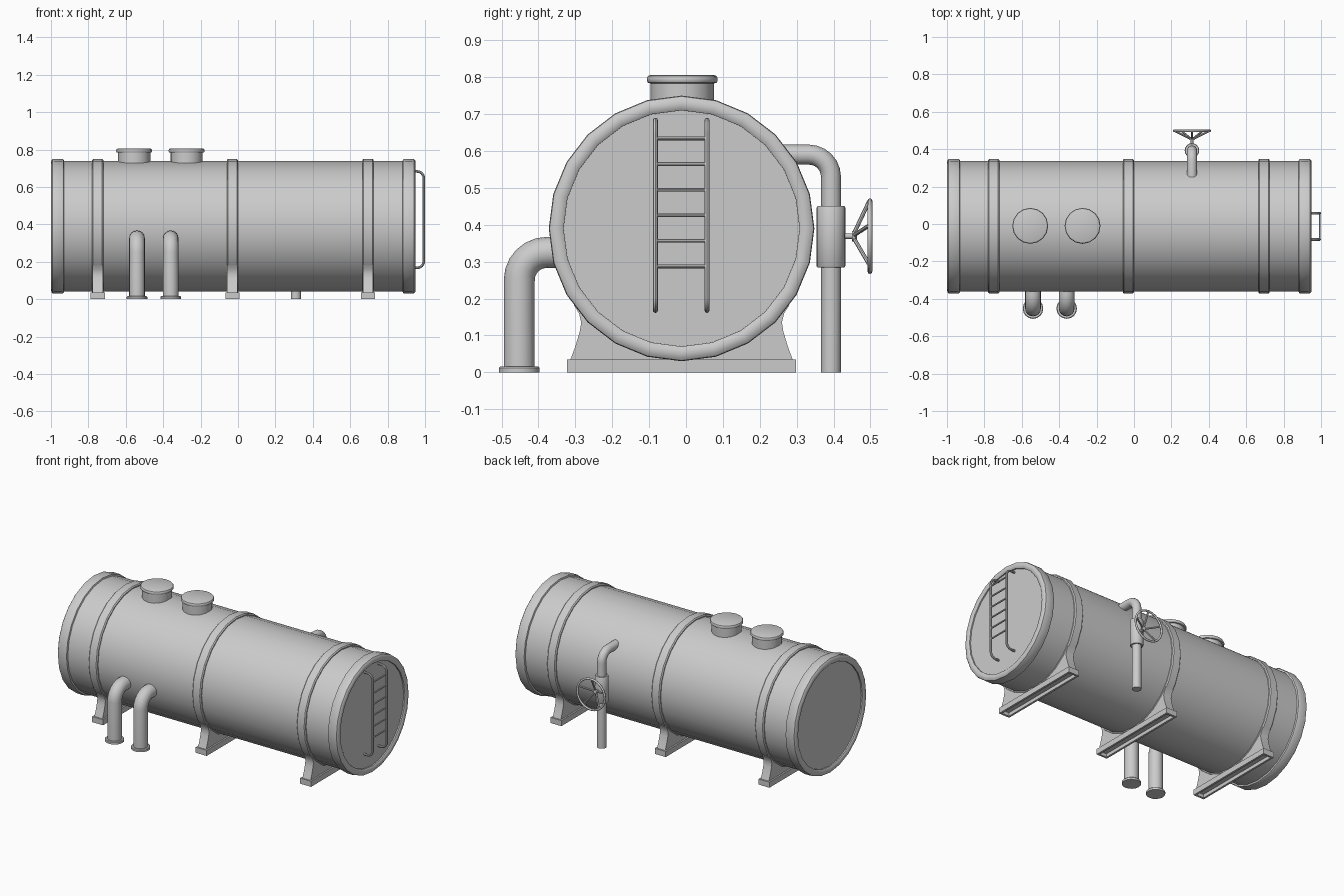
import bpy, bmesh, math
from mathutils import Vector, Matrix

if "Cube" in bpy.data.objects:
    bpy.data.objects.remove(bpy.data.objects["Cube"])

CY, CZ = -0.012, 0.39          # tank axis
AXES = {'X': Matrix.Rotation(math.pi / 2, 4, 'Y'), 'Y': Matrix.Rotation(-math.pi / 2, 4, 'X'), 'Z': Matrix()}


def finish(bm, name, angle=40):
    bmesh.ops.recalc_face_normals(bm, faces=bm.faces)
    me = bpy.data.meshes.new(name)
    bm.to_mesh(me)
    bm.free()
    ob = bpy.data.objects.new(name, me)
    bpy.context.collection.objects.link(ob)
    bpy.ops.object.select_all(action='DESELECT')
    ob.select_set(True)
    bpy.context.view_layer.objects.active = ob
    bpy.ops.object.shade_smooth_by_angle(angle=math.radians(angle))
    return ob


def lathe(name, profile, origin, axis='Z', sides=24):
    """Revolve (radius, height) points round an axis through origin, ends capped."""
    bm = bmesh.new()
    m = Matrix.Translation(origin) @ AXES[axis]
    rings = [[bm.verts.new(m @ Vector((r * math.cos(math.tau * i / sides),
                                       r * math.sin(math.tau * i / sides), h)))
              for i in range(sides)] for r, h in profile]
    for a, b in zip(rings, rings[1:]):
        for i in range(sides):
            j = (i + 1) % sides
            bm.faces.new((a[i], a[j], b[j], b[i]))
    bm.faces.new(rings[0])
    bm.faces.new(rings[-1])
    return finish(bm, name)


def tube(name, points, r, bend=0.0, sides=16, steps=6):
    """Round pipe along a path, inner corners rounded by bend."""
    pts = [Vector(p) for p in points]
    path = [pts[0]]
    for a, p, b in zip(pts, pts[1:], pts[2:]):
        u, v = (a - p).normalized(), (b - p).normalized()
        c = p + (u + v) * bend
        for k in range(steps + 1):
            t = math.pi / 2 * k / steps
            path.append(c - v * bend * math.cos(t) - u * bend * math.sin(t))
    path.append(pts[-1])
    bm = bmesh.new()
    rings = []
    # paths are planar, so a fixed side vector keeps the rings untwisted
    d0 = (path[1] - path[0]).normalized()
    side = d0.cross(pts[-1] - pts[0])
    side = side.normalized() if side.length > 1e-5 else d0.orthogonal().normalized()
    if len(pts) == 4:
        side = Vector((0, 1, 0))
    for i, p in enumerate(path):
        d = Vector()
        if i > 0:
            d += (p - path[i - 1]).normalized()
        if i < len(path) - 1:
            d += (path[i + 1] - p).normalized()
        up = d.normalized().cross(side)
        rings.append([bm.verts.new(p + r * (side * math.cos(math.tau * k / sides) + up * math.sin(math.tau * k / sides)))
                      for k in range(sides)])
    for a, b in zip(rings, rings[1:]):
        for i in range(sides):
            j = (i + 1) % sides
            bm.faces.new((a[i], a[j], b[j], b[i]))
    bm.faces.new(rings[0])
    bm.faces.new(rings[-1])
    return finish(bm, name)


# Tank shell with rounded end rims and recessed ends
end = [(0.32, 0.96), (0.32, 0.968), (0.327, 0.973), (0.338, 0.975), (0.35, 0.973), (0.358, 0.967),
       (0.36, 0.958), (0.36, 0.915), (0.357, 0.908), (0.348, 0.905)]
shell = [(r, -h) for r, h in end] + end[::-1]
lathe("tank_shell", shell, (-0.025, CY, CZ), 'X')

# Hoops, saddles and feet
half = [(0.303, 0.03), (0.288, 0.07), (0.276, 0.11), (0.272, 0.135), (0.278, 0.16), (0.292, 0.182), (0.26, 0.2)]
outline = half + [(-y, z) for y, z in reversed(half)]
for n, x in enumerate((-0.75, -0.03, 0.695), 1):
    lathe(f"hoop_{n}", [(0.34, -0.03), (0.354, -0.03), (0.36, -0.024), (0.36, 0.024), (0.354, 0.03), (0.34, 0.03)],
          (x, CY, CZ), 'X')
    bm = bmesh.new()
    f = bm.faces.new([bm.verts.new((x - 0.028, CY + y, z)) for y, z in outline])
    ext = bmesh.ops.extrude_face_region(bm, geom=[f])
    bmesh.ops.translate(bm, vec=(0.056, 0, 0), verts=[v for v in ext['geom'] if isinstance(v, bmesh.types.BMVert)])
    finish(bm, f"saddle_{n}")
    bm = bmesh.new()
    bmesh.ops.create_cube(bm, size=1, matrix=Matrix.Translation((x, CY, 0.0175)) @ Matrix.Diagonal((0.076, 0.62, 0.035, 1)))
    bm.normal_update()
    bottom = min(bm.faces, key=lambda q: q.calc_center_median().z)
    bmesh.ops.inset_region(bm, faces=[bottom], thickness=0.018)
    hole = bmesh.ops.extrude_face_region(bm, geom=[bottom])
    bmesh.ops.translate(bm, vec=(0, 0, 0.022), verts=[v for v in hole['geom'] if isinstance(v, bmesh.types.BMVert)])
    bmesh.ops.delete(bm, geom=[bottom], context='FACES_ONLY')
    finish(bm, f"foot_{n}")

# Manholes on top
for n, x in enumerate((-0.555, -0.275), 1):
    lathe(f"manhole_{n}", [(0.086, 0.68), (0.086, 0.783), (0.093, 0.785), (0.096, 0.79),
                           (0.096, 0.797), (0.093, 0.803), (0.086, 0.806)], (x, -0.01, 0), sides=16)

# Outlet pipes at the front
for n, x in enumerate((-0.54, -0.36), 1):
    tube(f"outlet_pipe_{n}", [(x, -0.452, 0.005), (x, -0.452, 0.325), (x, -0.3, 0.325)], 0.042, 0.075)
    lathe(f"outlet_flange_{n}", [(0.055, 0), (0.055, 0.012), (0.051, 0.016), (0.042, 0.016)], (x, -0.452, 0), sides=16)

# Valve pipe at the back
VX, VY, VZ = 0.31, 0.393, 0.369
tube("valve_pipe", [(VX, VY, 0), (VX, VY, 0.59), (VX, 0.25, 0.59)], 0.027, 0.06)
lathe("valve_body", [(0.027, 0.284), (0.036, 0.284), (0.039, 0.288), (0.039, 0.446), (0.036, 0.451), (0.027, 0.451)],
      (VX, VY, 0), sides=16)
lathe("valve_stem", [(0.007, 0.42), (0.007, 0.45), (0.014, 0.45), (0.014, 0.46), (0.008, 0.464)], (VX, 0, VZ), 'Y', 12)

# Handwheel with dished spokes
R = 0.096
bpy.ops.mesh.primitive_torus_add(major_radius=R, minor_radius=0.0065, major_segments=24, minor_segments=8,
                                 location=(VX, 0.4985, VZ), rotation=(math.pi / 2, 0, 0))
bpy.context.object.name = "handwheel_rim"
bpy.ops.object.shade_smooth_by_angle(angle=math.radians(50))
for k in range(5):
    a = math.tau * k / 5 + math.pi / 2
    c, s = math.cos(a), math.sin(a)
    tube(f"handwheel_spoke_{k + 1}", [(VX + 0.007 * c, 0.455, VZ + 0.007 * s), (VX + R * c, 0.497, VZ + R * s)], 0.0055, sides=8)

# Ladder on the right end
for n, y in enumerate((-0.083, 0.057), 1):
    tube(f"ladder_rail_{n}", [(0.925, y, 0.168), (0.993, y, 0.168), (0.993, y, 0.683), (0.925, y, 0.683)], 0.007, 0.035, 8)
for k in range(6):
    z = 0.287 + k * 0.0694
    tube(f"ladder_rung_{k + 1}", [(0.993, -0.083, z), (0.993, 0.057, z)], 0.005, sides=8)
